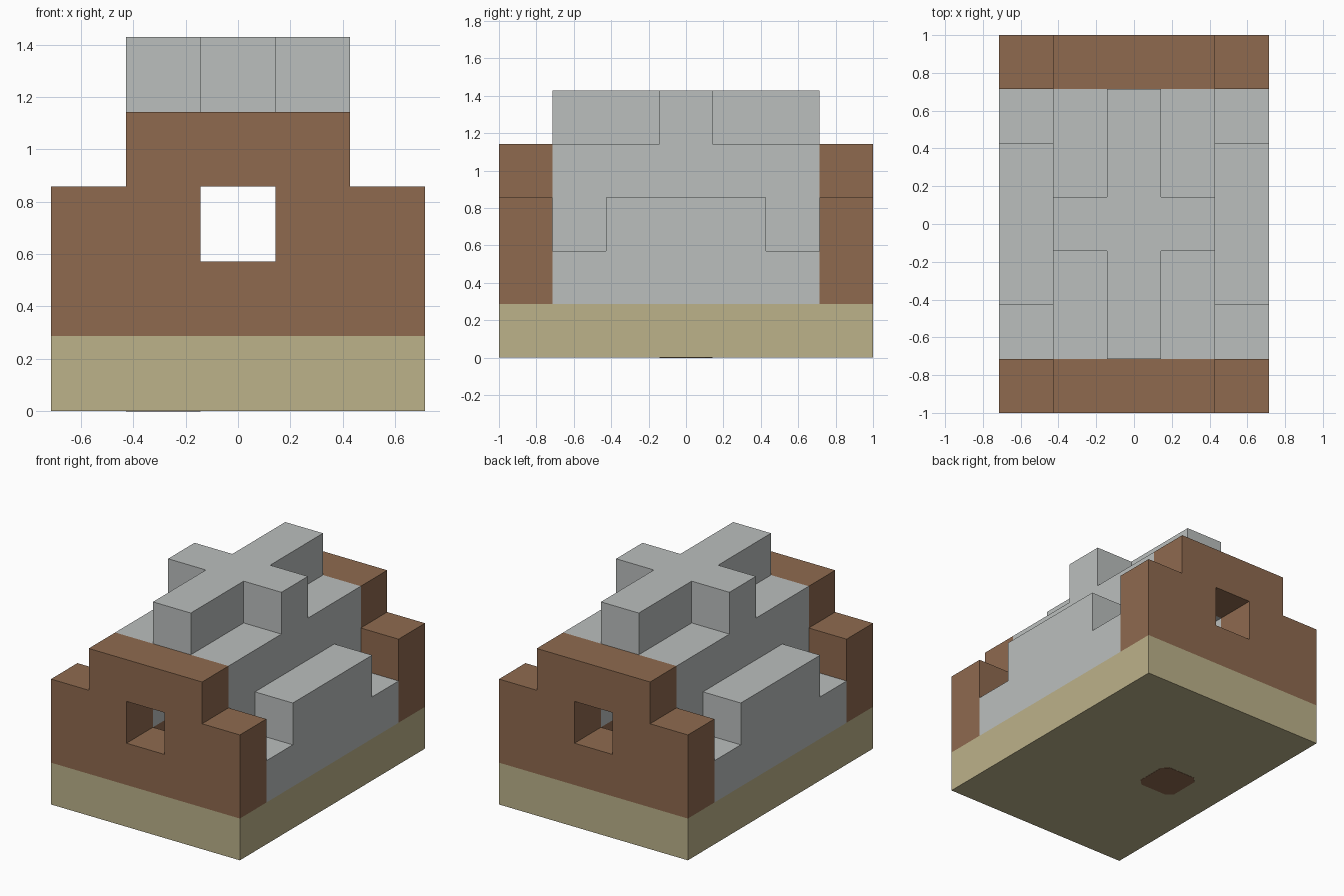
import bpy, bmesh

cube = bpy.data.objects.get("Cube")
if cube:
    bpy.data.objects.remove(cube, do_unlink=True)

U = 2 / 7  # one block


def linear(c):
    c /= 255
    return c / 12.92 if c <= 0.04045 else ((c + 0.055) / 1.055) ** 2.4


def material(name, rgb):
    m = bpy.data.materials.new(name)
    m.use_nodes = True
    col = [linear(c) for c in rgb] + [1]
    m.diffuse_color = col
    m.node_tree.nodes["Principled BSDF"].inputs["Base Color"].default_value = col
    return m


wood = material("brown wood", (143, 106, 79))
stone = material("light grey stone", (187, 191, 190))
sand = material("sand", (188, 178, 138))


def finish(name, bm, mats, mirror=False):
    bmesh.ops.recalc_face_normals(bm, faces=bm.faces)
    if mirror:  # leave the centre plane open so both halves join
        seam = [f for f in bm.faces if all(abs(v.co.x) < 1e-5 for v in f.verts)]
        bmesh.ops.delete(bm, geom=seam, context='FACES')
    bmesh.ops.scale(bm, vec=(U, U, U), verts=bm.verts)
    me = bpy.data.meshes.new(name)
    bm.to_mesh(me)
    bm.free()
    for m in mats:
        me.materials.append(m)
    ob = bpy.data.objects.new(name, me)
    bpy.context.collection.objects.link(ob)
    if mirror:
        ob.modifiers.new("Mirror", 'MIRROR').use_axis[0] = True
    return ob


def extrude(points, start, end, axis):
    """Extrude an outline along y (points are x, z) or z (points are x, y)."""
    def place(p, d):
        return (p[0], d, p[1]) if axis == 'Y' else (p[0], p[1], d)
    bm = bmesh.new()
    face = bm.faces.new([bm.verts.new(place(p, start)) for p in points])
    new = bmesh.ops.extrude_face_region(bm, geom=[face], use_keep_orig=True)["geom"]
    shift = place((0, 0), end - start)
    bmesh.ops.translate(bm, vec=shift, verts=[g for g in new if isinstance(g, bmesh.types.BMVert)])
    return bm


def rect(x, y):
    return [(-x, -y), (x, -y), (x, y), (-x, y)]


# Ground slab
finish("base_slab", extrude(rect(2.5, 3.5), 0, 1, 'Z'), [sand])

# Flat clipped patch on the underside
h, c = 0.5, 0.36
patch = [(-c, -h), (c, -h), (h, -c), (h, c), (c, h), (-c, h), (-h, c), (-h, -c)]
finish("underside_patch", extrude([(x - 1, y) for x, y in patch], -0.005, 0.005, 'Z'), [wood])

# Stepped end walls with a window
wall = [(0, 1), (2.5, 1), (2.5, 3), (1.5, 3), (1.5, 4), (0, 4),
        (0, 3), (.5, 3), (.5, 2), (0, 2)]
for name, y in (("front_wall", -3.5), ("back_wall", 2.5)):
    finish(name, extrude(wall, y, y + 1, 'Y'), [wood], mirror=True)

# Long body with a passage through it
body = [(.5, 1), (2.5, 1), (2.5, 2), (1.5, 2), (1.5, 4), (0, 4),
        (0, 3), (.5, 3), (.5, 2)]
bm = extrude(body, -2.5, 2.5, 'Y')
for f in bm.faces:  # wooden lower lining of the passage
    mid = f.calc_center_median()
    f.material_index = int(mid.x < 0.6 and mid.z < 2)
finish("body", bm, [stone, wood], mirror=True)

# Side buttresses
step = [(1.5, 2), (2.5, 2), (2.5, 3), (1.5, 3)]
finish("side_buttresses", extrude(step, -1.5, 1.5, 'Y'), [stone], mirror=True)

# Cross-shaped roof ridge
cross = [(0, -2.5), (.5, -2.5), (.5, -.5), (1.5, -.5),
         (1.5, .5), (.5, .5), (.5, 2.5), (0, 2.5)]
finish("roof_cross", extrude(cross, 4, 5, 'Z'), [stone], mirror=True)
